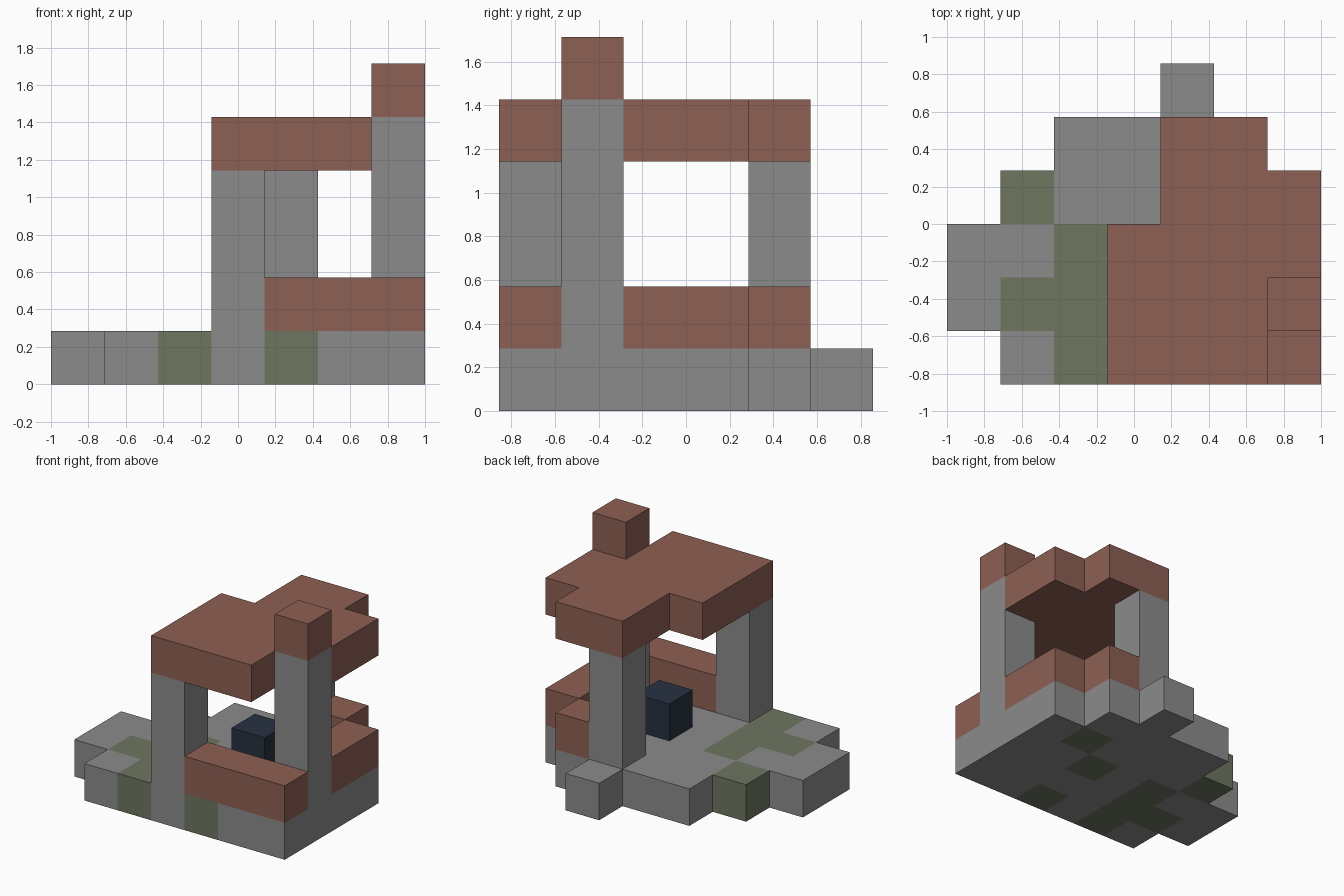
import bpy
import bmesh
from mathutils import Vector

cube = bpy.data.objects.get("Cube")
if cube:
    bpy.data.objects.remove(cube, do_unlink=True)

U = 2 / 7                         # edge of one block
ORIGIN = Vector((-1, -3 * U, 0))


def make_material(name, rgb):
    mat = bpy.data.materials.new(name)
    mat.use_nodes = True
    color = (*rgb, 1)
    mat.diffuse_color = color
    mat.node_tree.nodes["Principled BSDF"].inputs["Base Color"].default_value = color
    return mat


stone = make_material("grey_stone", (0.26, 0.26, 0.26))
moss = make_material("mossy_stone", (0.153, 0.18, 0.117))
brick = make_material("red_brick", (0.27, 0.115, 0.087))
navy = make_material("dark_navy", (0.02, 0.031, 0.053))


def block(x, y, z):
    """Set of cells in a box; each argument is one index or an inclusive pair."""
    spans = [(a, a) if isinstance(a, int) else a for a in (x, y, z)]
    xs, ys, zs = [range(lo, hi + 1) for lo, hi in spans]
    return {(i, j, k) for i in xs for j in ys for k in zs}


# Floor, with mossy patches
floor = (block(0, (1, 2), 0) | block(1, (0, 3), 0) | block((2, 5), (0, 4), 0)
         | block(6, (0, 3), 0) | block(4, 5, 0))
mossy = (block(2, (0, 2), 0) | block(1, 1, 0) | block(1, 3, 0)
         | block(4, 0, 0) | block(4, 2, 0) | block(5, 3, 0))

parts = {
    "floor": (floor, stone),
    # Columns
    "front_column": (block(3, 0, (1, 3)), stone),
    "back_column": (block(4, 4, (1, 3)), stone),
    "chimney_column": (block(6, 1, (1, 4)), stone),
    # Brickwork
    "front_low_wall": (block((4, 6), 0, 1), brick),
    "side_low_wall": (block(6, (2, 3), 1), brick),
    "back_low_wall": (block(5, 4, 1), brick),
    "roof": (block(3, (0, 2), 4) | block((4, 5), (0, 4), 4)
             | block(6, (2, 3), 4), brick),
    "chimney_cap": (block(6, 1, 5), brick),
    # Furnishing
    "dark_block": (block(4, 2, 1), navy),
}
solid = set().union(*(cells for cells, _ in parts.values()))


def build(name, cells, mat):
    """Skin the cells with their exposed faces and merge flat regions."""
    bm = bmesh.new()
    for cell in sorted(cells):
        for axis in range(3):
            for sign in (-1, 1):
                neighbour = list(cell)
                neighbour[axis] += sign
                if tuple(neighbour) in solid:
                    continue
                n, u, v = (Vector.Fill(3, 0) for _ in range(3))
                n[axis] = sign
                u[(axis + 1) % 3] = sign
                v[(axis + 2) % 3] = 1
                mid = Vector(cell) + Vector.Fill(3, 0.5) + n / 2
                corners = [mid + (a * u + b * v) / 2
                           for a, b in ((-1, -1), (1, -1), (1, 1), (-1, 1))]
                face = bm.faces.new([bm.verts.new(ORIGIN + c * U) for c in corners])
                face.material_index = int(mat == stone and cell in mossy)
    bmesh.ops.remove_doubles(bm, verts=bm.verts, dist=0.001)
    bmesh.ops.dissolve_limit(bm, angle_limit=0.01, verts=bm.verts,
                             edges=bm.edges, delimit={"MATERIAL"})
    mesh = bpy.data.meshes.new(name)
    bm.to_mesh(mesh)
    bm.free()
    mesh.materials.append(mat)
    if cells & mossy:
        mesh.materials.append(moss)
    bpy.context.collection.objects.link(bpy.data.objects.new(name, mesh))


for part, (part_cells, part_mat) in parts.items():
    build(part, part_cells, part_mat)
